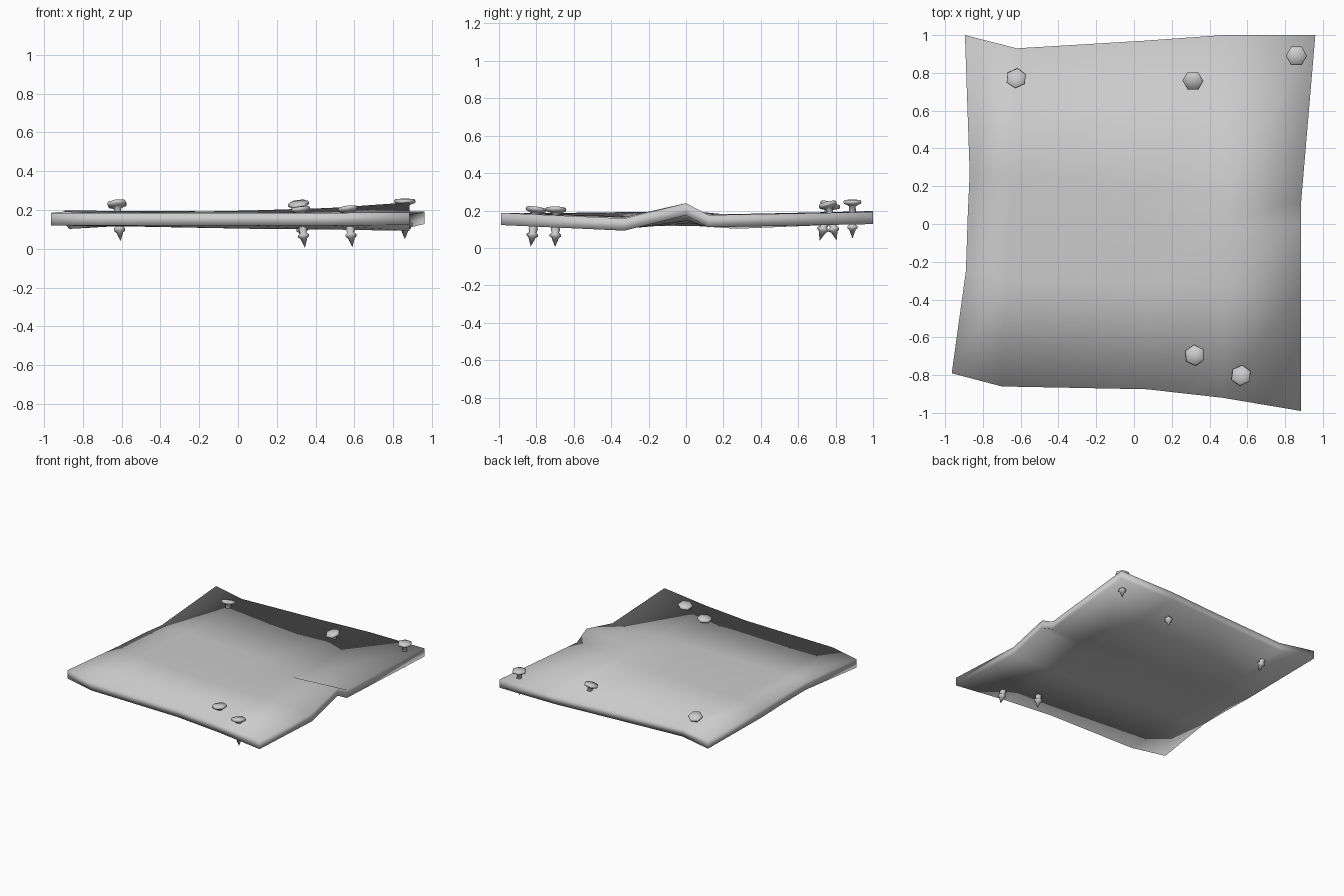
import bpy, bmesh, math
from mathutils import Vector

if "Cube" in bpy.data.objects:
    bpy.data.objects.remove(bpy.data.objects["Cube"])

THICK = 0.065


def finish(name, bm):
    bmesh.ops.recalc_face_normals(bm, faces=bm.faces)
    me = bpy.data.meshes.new(name)
    bm.to_mesh(me)
    bm.free()
    for p in me.polygons:
        p.use_smooth = True
    ob = bpy.data.objects.new(name, me)
    bpy.context.collection.objects.link(ob)
    return ob


# Warped plate: 5 x 5 control grid of (x, y, mid height), front row to back row
ROWS = [
    [(-.965, -.79, .153), (-.70, -.86, .153), (.07, -.875, .153), (.47, -.92, .153), (.885, -.99, .155)],
    [(-.89, -.25, .160), (-.67, -.29, .150), (.06, -.32, .136), (.47, -.33, .132), (.885, -.33, .125)],
    [(-.88, .05, .150), (-.66, .03, .150), (.06, .02, .165), (.47, .01, .178), (.885, 0, .207)],
    [(-.87, .27, .135), (-.65, .25, .148), (.06, .20, .148), (.47, .15, .145), (.885, .12, .143)],
    [(-.895, 1.0, .165), (-.62, .93, .163), (.05, .97, .160), (.47, 1.0, .160), (.96, 1.0, .160)],
]
bm = bmesh.new()
n = 5
bottom = [[bm.verts.new((x, y, z - THICK / 2)) for x, y, z in r] for r in ROWS]
top = [[bm.verts.new((x, y, z + THICK / 2)) for x, y, z in r] for r in ROWS]
for layer in (bottom, top):
    for j in range(n - 1):
        for i in range(n - 1):
            bm.faces.new((layer[j][i], layer[j][i + 1], layer[j + 1][i + 1], layer[j + 1][i]))
# Rim walls around the plate
rim = ([(0, i) for i in range(n - 1)] + [(j, n - 1) for j in range(n - 1)]
       + [(n - 1, i) for i in range(n - 1, 0, -1)] + [(j, 0) for j in range(n - 1, 0, -1)])
for (a, b), (c, d) in zip(rim, rim[1:] + rim[:1]):
    bm.faces.new((bottom[a][b], bottom[c][d], top[c][d], top[a][b]))
finish("warped_plate", bm)

# Six-sided screw: profile of (radius, height above tip)
PROFILE = [(0, 0), (.020, .048), (.031, .056), (.031, .066), (.019, .074), (.025, .092),
           (.022, .100), (.020, .172), (.032, .180), (.052, .187), (.056, .197), (.050, .207), (0, .211)]


def screw(name, head, tip, phase):
    head, tip = Vector(head), Vector(tip)
    axis = head - tip
    scale = axis.length / PROFILE[-1][1]
    rot = axis.to_track_quat('Z', 'Y').to_matrix()
    bm = bmesh.new()
    rings = []
    for r, h in PROFILE:
        count = 6 if r else 1
        ring = []
        for k in range(count):
            a = math.radians(phase) + k * math.tau / 6
            p = Vector((r * math.cos(a), r * math.sin(a), h * scale))
            # keep the hexagon facing the same way after the small tilt
            q = Vector((0, 0, 1)).rotation_difference(axis)
            ring.append(bm.verts.new(tip + q @ p))
        rings.append(ring)
    for lo, hi in zip(rings, rings[1:]):
        for k in range(6):
            m = (k + 1) % 6
            if len(lo) == 1:
                bm.faces.new((lo[0], hi[m], hi[k]))
            elif len(hi) == 1:
                bm.faces.new((lo[k], lo[m], hi[0]))
            else:
                bm.faces.new((lo[k], lo[m], hi[m], hi[k]))
    finish(name, bm)


screw("screw_back_left", (-.625, .775, .245), (-.605, .715, .04), 25)
screw("screw_back_middle", (.31, .755, .245), (.34, .805, .04), 0)
screw("screw_back_right", (.86, .89, .26), (.86, .89, .05), 0)
screw("screw_front_inner", (.32, -.695, .22), (.345, -.70, .005), 35)
screw("screw_front_outer", (.565, -.80, .22), (.59, -.83, .008), 25)
